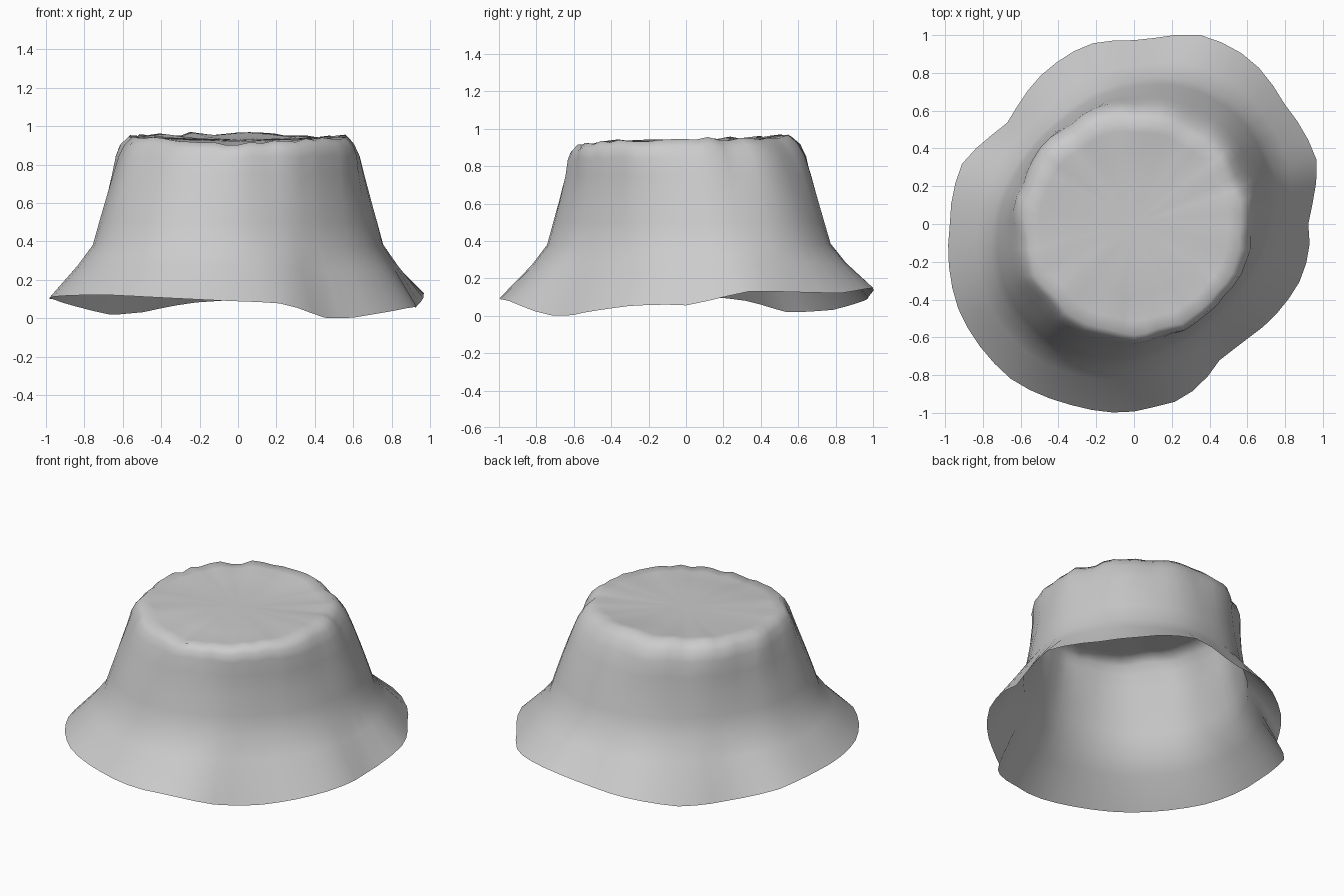
import bpy, bmesh, math, random

if "Cube" in bpy.data.objects:
    bpy.data.objects.remove(bpy.data.objects["Cube"])

random.seed(4)
SEG = 56

# Brim edge: angle follows from x, y; height sags at two opposite corners
BRIM = [(.97, .33, .13), (.91, .47, .13), (.8, .63, .125), (.64, .85, .12), (.53, .93, .14),
        (.36, 1, .15), (.2, 1, .13), (.05, .97, .10), (-.25, .95, .08), (-.5, .78, .03),
        (-.62, .62, .02), (-.68, .52, .02), (-.91, .32, .08), (-.96, .16, .1), (-.975, 0, .1),
        (-.97, -.3, .11), (-.93, -.45, .115), (-.85, -.6, .12), (-.64, -.83, .12),
        (-.36, -.95, .105), (-.05, -1, .09), (.1, -.97, .085), (.25, -.93, .075),
        (.37, -.83, .03), (.46, -.71, .0), (.58, -.62, .0), (.7, -.53, .02),
        (.89, -.28, .055), (.93, -.12, .06), (.92, .02, .055)]

# Crown rim height by angle in degrees
RIM = [(0, .95), (45, .94), (90, .965), (140, .955), (180, .945), (225, .935),
       (265, .905), (315, .93)]


def periodic(table, a):
    """Linear interpolation of rows (angle, values...) around the circle."""
    rows = sorted(table)
    rows = [(rows[-1][0] - math.tau,) + rows[-1][1:]] + rows + [(rows[0][0] + math.tau,) + rows[0][1:]]
    for p, q in zip(rows, rows[1:]):
        if p[0] <= a <= q[0]:
            t = (a - p[0]) / (q[0] - p[0])
            return [u + (v - u) * t for u, v in zip(p[1:], q[1:])]


brim = [(math.atan2(y, x) % math.tau, math.hypot(x, y), z) for x, y, z in BRIM]
rim = [(math.radians(d), z) for d, z in RIM]

# Profile rows: base radius, height, share of brim edge, share of rim height,
# crease size, stretch along the diagonal, shift in y
PROFILE = [(0, 0, 1, 0, 0, 0, 0), (.825, .27, .5, 0, .002, .05, .015),
           (.745, .38, .15, 0, .003, .065, .015), (.715, .5, .05, 0, .003, .06, .015),
           (.685, .62, 0, 0, .004, .05, .015), (.655, .75, 0, 0, .007, .03, .015),
           (.635, .85, 0, .3, .012, .01, .01), (.61, .91, 0, .8, .014, 0, 0),
           (.57, 0, 0, 1, .014, 0, -.01), (.5, -.004, 0, 1, .008, 0, -.01),
           (.38, .938, 0, .4, .003, 0, 0), (.2, .932, 0, .1, .001, 0, 0)]

creases = [random.uniform(-1, 1) for _ in range(SEG)]
bm = bmesh.new()
rings = []
for r0, z0, wb, wr, crease, stretch, shift in PROFILE:
    ring = []
    for i in range(SEG):
        a = math.tau * i / SEG
        br, bz = periodic(brim, a)
        rz = periodic(rim, a)[0]
        if wb == 1:
            r, z = br, bz
        else:
            # Middle rows lean with the brim, upper rows follow the rim
            r = r0 + wb * .55 * (br - .97) + stretch * math.sin(2 * a)
            z = z0 + wb * .5 * (bz - .09)
            if wr == 1:
                z = rz + z0
            elif wr:
                z += wr * (rz - .95)
        fold = crease * (.6 * creases[i] + .5 * math.sin(11 * a))
        ring.append(bm.verts.new(((r + fold) * math.cos(a),
                                  (r + fold) * math.sin(a) + shift,
                                  z + .7 * crease * creases[(i * 3) % SEG])))
    rings.append(ring)

# Wall, brim and crown faces, closed by a fan in the sunken top
for low, high in zip(rings, rings[1:]):
    for i in range(SEG):
        j = (i + 1) % SEG
        bm.faces.new((low[i], low[j], high[j], high[i]))
centre = bm.verts.new((0, 0, .93))
for i in range(SEG):
    bm.faces.new((rings[-1][i], rings[-1][(i + 1) % SEG], centre))

mesh = bpy.data.meshes.new("bucket_hat")
bm.to_mesh(mesh)
bm.free()
for p in mesh.polygons:
    p.use_smooth = True
hat = bpy.data.objects.new("bucket_hat", mesh)
bpy.context.collection.objects.link(hat)
